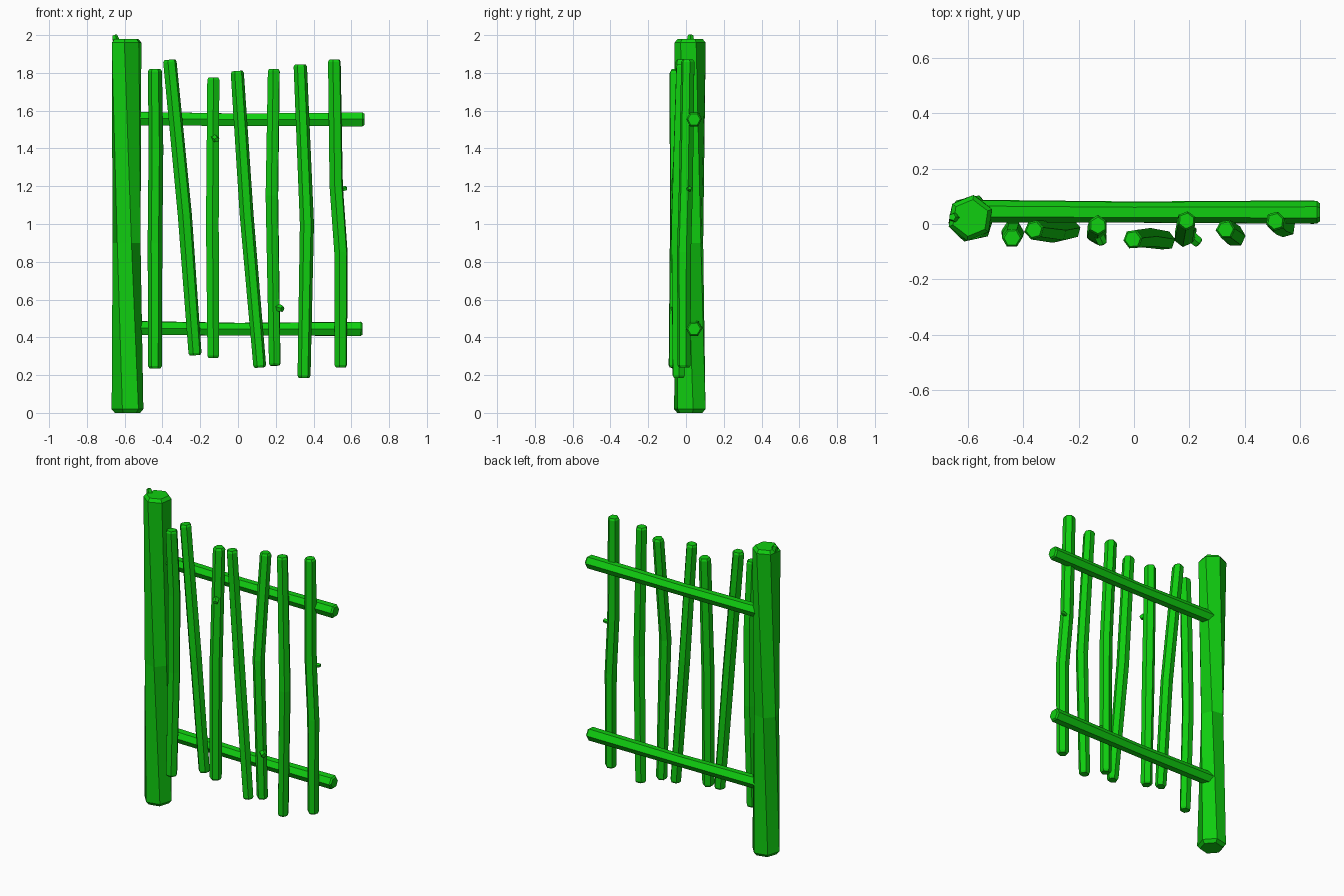
import bpy
import random
from math import cos, sin, radians, tau
from mathutils import Vector

random.seed(4)
if "Cube" in bpy.data.objects:
    bpy.data.objects.remove(bpy.data.objects["Cube"])

green = bpy.data.materials.new("bright green wood")
green.use_nodes = True
COLOR = (0.005, 0.62, 0.005, 1)
green.diffuse_color = COLOR
green.node_tree.nodes["Principled BSDF"].inputs["Base Color"].default_value = COLOR


def stick(name, points, radii, phases, sides=6, chamfer=0.012, rough=0.05, across=None):
    """Hewn stick: faceted rings swept along points, with chamfered ends."""
    pts = [Vector(p) for p in points]
    axis = (pts[-1] - pts[0]).normalized()
    u = Vector(across or (1, 0, 0))
    u = (u - axis * u.dot(axis)).normalized()
    v = axis.cross(u)
    wobble = [1 + random.uniform(-rough, rough) for _ in range(sides)]

    # Extra, smaller rings form the chamfered ends
    rings = [(pts[0], radii[0] * 0.8, phases[0])]
    rings += list(zip(pts, radii, phases))
    rings += [(pts[-1], radii[-1] * 0.8, phases[-1])]
    verts, faces = [], []
    for i, (p, r, phase) in enumerate(rings):
        inset = chamfer if i == 1 else -chamfer if i == len(rings) - 2 else 0
        for k in range(sides):
            a = radians(phase) + tau * k / sides
            verts.append(p + axis * inset + (u * cos(a) + v * sin(a)) * r * wobble[k])
    for i in range(len(rings) - 1):
        for k in range(sides):
            n = (k + 1) % sides
            a, b = i * sides, (i + 1) * sides
            faces.append((a + k, a + n, b + n, b + k))
    faces.append(tuple(reversed(range(sides))))
    faces.append(tuple(range(len(verts) - sides, len(verts))))
    mesh = bpy.data.meshes.new(name)
    mesh.from_pydata(verts, [], faces)
    mesh.materials.append(green)
    obj = bpy.data.objects.new(name, mesh)
    bpy.context.collection.objects.link(obj)
    return obj


# Gate post, slightly twisted, with a splinter at the top
stick("post", [(-.585, .02, 0), (-.59, .02, .9), (-.59, .022, 1.98)],
      [.088, .077, .085], [-48, -70, -98], chamfer=.02, rough=.03)
stick("post_splinter", [(-.635, .02, 1.93), (-.655, .025, 2.0)],
      [.024, .016], [0, 0], sides=5, chamfer=.008)

# Horizontal rails
for name, z, end in (("upper_rail", 1.555, .67), ("lower_rail", .445, .66)):
    stick(name, [(-.57, .045, z + .005), (0, .042, z - .002), (end, .042, z)],
          [.041, .038, .042], [0, 0, 0], across=(0, 1, 0), chamfer=.01)

# Crooked pickets, each listed from bottom to top
pickets = [
    [(-.44, -.05, .235), (-.44, -.025, .9), (-.435, -.03, 1.4), (-.44, -.05, 1.82)],
    [(-.225, -.02, .305), (-.28, -.03, 1.05), (-.36, -.02, 1.87)],
    [(-.13, -.04, .29), (-.135, -.03, 1.0), (-.13, -.005, 1.775)],
    [(.115, -.06, .24), (.045, -.05, 1.05), (-.005, -.055, 1.81)],
    [(.195, -.03, .25), (.18, -.045, 1.15), (.19, .012, 1.82)],
    [(.35, -.04, .185), (.365, -.045, 1.0), (.33, -.02, 1.845)],
    [(.545, -.01, .24), (.545, -.01, .85), (.52, .0, 1.2), (.51, .01, 1.87)],
]
for i, path in enumerate(pickets):
    phase = (0, 12, 30, 8, 24, 4, 18)[i]
    radii = [.035] + [.038] * (len(path) - 2) + [.036]
    stick(f"picket_{i + 1}", path, radii, [phase] * len(path), rough=.06)

# Small branch stubs left on the pickets
stubs = [
    ((.2, -.04, .56), (.235, -.07, .55), .022),
    ((-.13, -.03, 1.46), (-.112, -.072, 1.445), .02),
    ((.53, .01, 1.18), (.575, .02, 1.19), .014),
]
for i, (start, end, r) in enumerate(stubs):
    stick(f"branch_stub_{i + 1}", [start, end], [r, r * .9], [0, 0],
          sides=5, chamfer=.006, across=(0, 0, 1))
